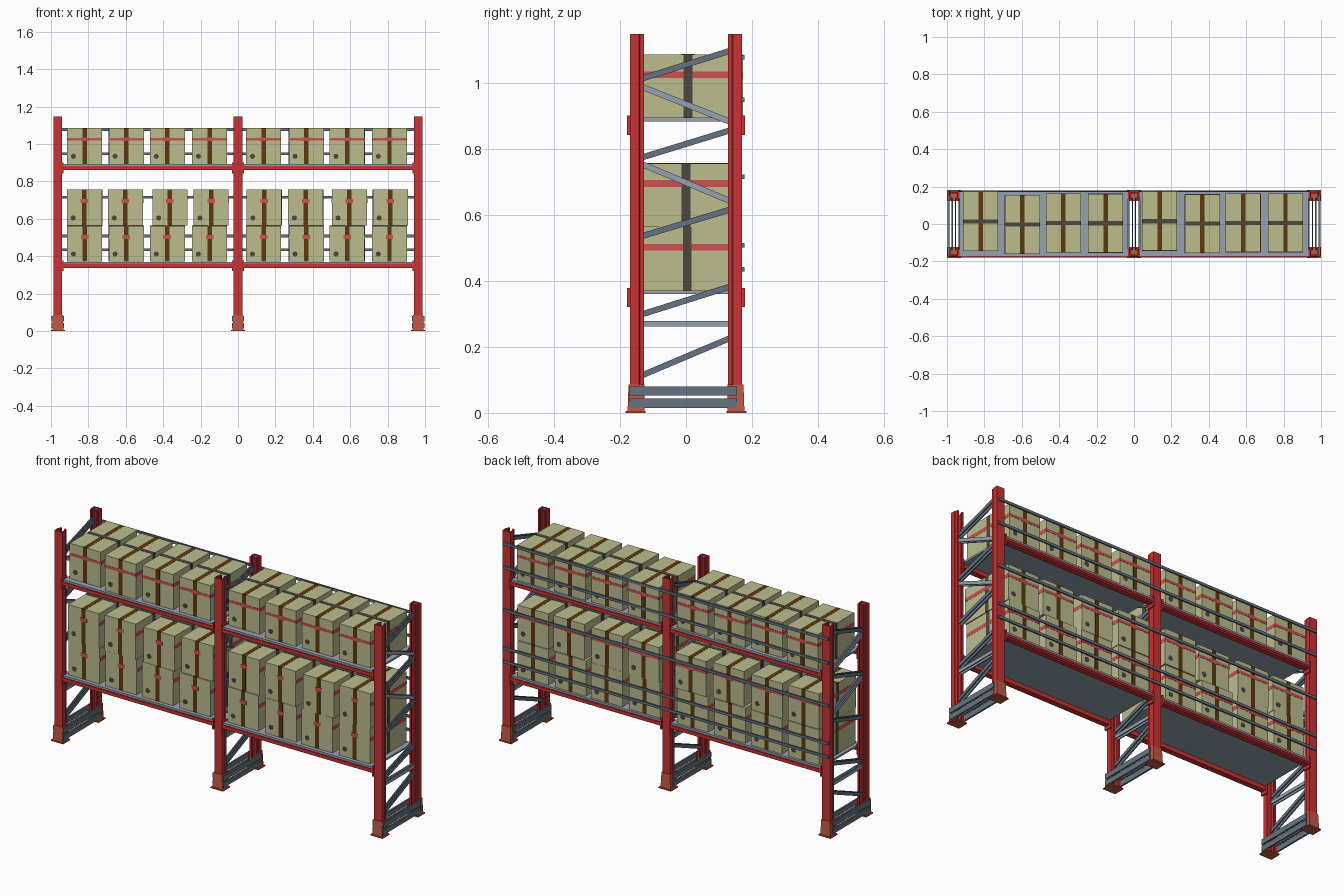
import bpy, bmesh, math, random
from mathutils import Matrix, Vector

if "Cube" in bpy.data.objects:
    bpy.data.objects.remove(bpy.data.objects["Cube"])

random.seed(4)


def material(name, r, g, b):
    m = bpy.data.materials.new(name)
    lin = [((c / 255 + 0.055) / 1.055) ** 2.4 for c in (r, g, b)]
    m.diffuse_color = (*lin, 1)
    m.use_nodes = True
    m.node_tree.nodes["Principled BSDF"].inputs["Base Color"].default_value = m.diffuse_color
    return m


RED = material("red paint", 200, 50, 52)
ORANGE = material("orange foot", 192, 88, 66)
SLATE = material("dark slate steel", 102, 116, 130)
STEEL = material("light steel", 150, 162, 176)
KHAKI = material("khaki cardboard", 188, 189, 143)
BROWN = material("brown tape", 92, 56, 14)
CHAR = material("charcoal strap", 76, 72, 64)
PINK = material("red marking", 206, 80, 82)


def add_box(bm, lo, hi, mat=0, rot=None):
    """Axis box from corner lo to corner hi, optional matrix applied afterwards."""
    lo, hi = Vector(lo), Vector(hi)
    m = Matrix.Translation((lo + hi) / 2) @ Matrix.Diagonal((*(hi - lo), 1))
    verts = bmesh.ops.create_cube(bm, size=1, matrix=(rot @ m) if rot else m)["verts"]
    for f in {f for v in verts for f in v.link_faces}:
        f.material_index = mat


def make_mesh(name, bm, *mats):
    bmesh.ops.recalc_face_normals(bm, faces=bm.faces)
    me = bpy.data.meshes.new(name)
    bm.to_mesh(me)
    bm.free()
    for m in mats:
        me.materials.append(m)
    return me


def place(name, me, loc=(0, 0, 0), rz=0):
    ob = bpy.data.objects.new(name, me)
    ob.location = loc
    ob.rotation_euler.z = rz
    bpy.context.collection.objects.link(ob)
    return ob


def extrude(bm, pts, z0, z1):
    f = bm.faces.new([bm.verts.new((x, y, z0)) for x, y in pts])
    top = bmesh.ops.extrude_face_region(bm, geom=[f])["geom"]
    bmesh.ops.translate(bm, vec=(0, 0, z1 - z0),
                        verts=[v for v in top if isinstance(v, bmesh.types.BMVert)])


def mirrored(half):
    return half + [(-x, y) for x, y in reversed(half)]


POSTS = (-0.963, 0, 0.963)

# Upright: stepped, lipped channel open towards the middle of the rack
bm = bmesh.new()
extrude(bm, mirrored([(0.023, -0.170), (0.023, -0.143), (0.019, -0.140), (0.019, -0.127),
                      (0.009, -0.127), (0.009, -0.132), (0.013, -0.132), (0.013, -0.143),
                      (0.017, -0.146), (0.017, -0.164)]), 0.004, 1.147)
upright = make_mesh("upright", bm, RED)

# Foot: flared sleeve around the upright, on a base plate
bm = bmesh.new()
extrude(bm, mirrored([(0.026, -0.174), (0.026, -0.125), (0.0215, -0.125), (0.0215, -0.1695)]),
        0.004, 0.086)
for v in bm.verts:
    if v.co.z < 0.01:
        v.co.x *= 1.15
        if v.co.y < -0.173:
            v.co.y -= 0.003
add_box(bm, (-0.037, -0.183, 0), (0.037, -0.122, 0.006))
foot = make_mesh("foot", bm, ORANGE)

# Side braces: (front z, back z, is light)
BRACES = [(0.113, 0.227, 0), (0.27, 0.27, 1), (0.298, 0.383, 0), (0.535, 0.616, 0),
          (0.754, 0.641, 1), (0.773, 0.856, 0), (0.988, 0.881, 1), (1.012, 1.097, 0)]
bm = bmesh.new()
for za, zb, light in BRACES:
    length = math.hypot(0.27, zb - za)
    rot = Matrix.Translation((0, 0, (za + zb) / 2)) @ Matrix.Rotation(math.atan2(zb - za, 0.27), 4, 'X')
    for x in (-0.012, 0.006):
        add_box(bm, (x, -length / 2, -0.009), (x + 0.006, length / 2, 0.009), light, rot)
braces = make_mesh("side_braces", bm, SLATE, STEEL)

# Ground guard rails on both sides of each frame
bm = bmesh.new()
for s in (-1, 1):
    for z0, z1 in ((0.015, 0.043), (0.052, 0.080)):
        xs = sorted((s * 0.024, s * 0.033))
        add_box(bm, (xs[0], -0.172, z0), (xs[1], 0.155, z1))
guards = make_mesh("guard_rails", bm, SLATE)

for i, x in enumerate(POSTS):
    for side, rz in (("front", 0), ("back", math.pi)):
        place(f"{side}_upright_{i}", upright, (x, 0, 0), rz)
        place(f"{side}_foot_{i}", foot, (x, 0, 0), rz)
    place(f"side_braces_{i}", braces, (x, 0, 0))
    place(f"guard_rails_{i}", guards, (x, 0, 0))

# Shelves: beams with end connectors, and a deck
BAYS = ((-0.94, -0.023), (0.023, 0.94))
for level, top in (("lower", 0.370), ("upper", 0.892)):
    bm = bmesh.new()
    deck = bmesh.new()
    for a, b in BAYS:
        for s in (-1, 1):
            def ys(p, q):
                return sorted((s * p, s * q))
            y0, y1 = ys(0.145, 0.175)
            add_box(bm, (a, y0, top - 0.032), (b, y1, top - 0.010))
            y0, y1 = ys(0.166, 0.178)
            add_box(bm, (a, y0, top - 0.024), (b, y1, top - 0.012))
            for e in (a, b - 0.008):
                y0, y1 = ys(0.135, 0.178)
                add_box(bm, (e, y0, top - 0.05), (e + 0.008, y1, top + 0.008))
        add_box(deck, (a + 0.008, -0.173, top - 0.010), (b - 0.008, 0.173, top))
    place(level + "_beams", make_mesh(level + "_beams", bm, RED))
    place(level + "_deck", make_mesh(level + "_deck", deck, STEEL))

# Back safety rails
bm = bmesh.new()
for z in (0.435, 0.508, 0.715, 0.948, 1.077):
    add_box(bm, (-0.98, 0.170, z - 0.007), (0.98, 0.177, z + 0.007))
place("back_rails", make_mesh("back_rails", bm, SLATE))

# Carton with tape, straps and markings as very thin plates
W, D, H = 0.187, 0.314, 0.192
T = 0.0006


def carton(name, banded):
    bm = bmesh.new()
    w, d, h = W / 2, D / 2, H / 2
    add_box(bm, (-w, -d, -h), (w, d, h))
    for s in (-1, 1):
        # strap up the ends, red band on the ends
        x0, x1 = sorted((s * w, s * (w + T)))
        add_box(bm, (x0, -0.013, -h), (x1, 0.013, h), 2)
        add_box(bm, (x0, -d, 0.025), (x1, d, 0.045), 3)
        # tape on front and back, then red marking
        y0, y1 = sorted((s * d, s * (d + T)))
        add_box(bm, (-0.012, y0, -h), (0.012, y1, h), 1)
        y0, y1 = sorted((s * d, s * (d + 2 * T)))
        if banded or s > 0:
            add_box(bm, (-w, y0, 0.029), (w, y1, 0.043), 3)
        add_box(bm, (-0.02, y0, 0.026), (0.02, y1, 0.046), 3)
        # round handling mark
        bmesh_mat = Matrix.Translation((s * -0.06 * -1, s * (d + T / 2), -0.055)) @ Matrix.Rotation(math.pi / 2, 4, 'X')
        vs = bmesh.ops.create_cone(bm, cap_ends=True, segments=8, radius1=0.014, radius2=0.014,
                                   depth=T, matrix=bmesh_mat)["verts"]
        for f in {f for v in vs for f in v.link_faces}:
            f.material_index = 2
    # top tape and crossing strap
    add_box(bm, (-0.012, -d, h), (0.012, d, h + T), 1)
    add_box(bm, (-w, -0.011, h), (w, 0.011, h + 2 * T), 2)
    return make_mesh(name, bm, KHAKI, BROWN, CHAR, PINK)


plain, banded = carton("carton", False), carton("banded_carton", True)
XS = (-0.82, -0.597, -0.377, -0.152, 0.137, 0.365, 0.584, 0.81)
TOP_Y = (0.013, -0.003, 0.005, 0.004, 0.015, 0.002, 0.006, 0.006)
STACK_DX = (0, -0.004, 0.013, 0.008, 0.003, -0.003, 0.012, 0.004)
for i, x in enumerate(XS):
    place(f"upper_carton_{i}", banded, (x, TOP_Y[i], 0.893 + H / 2))
    place(f"lower_carton_{i}", plain, (x, 0.004, 0.3705 + H / 2))
    place(f"stacked_carton_{i}", plain,
          (x + STACK_DX[i], random.uniform(-0.004, 0.012), 0.5635 + H / 2),
          random.uniform(-0.008, 0.008))
